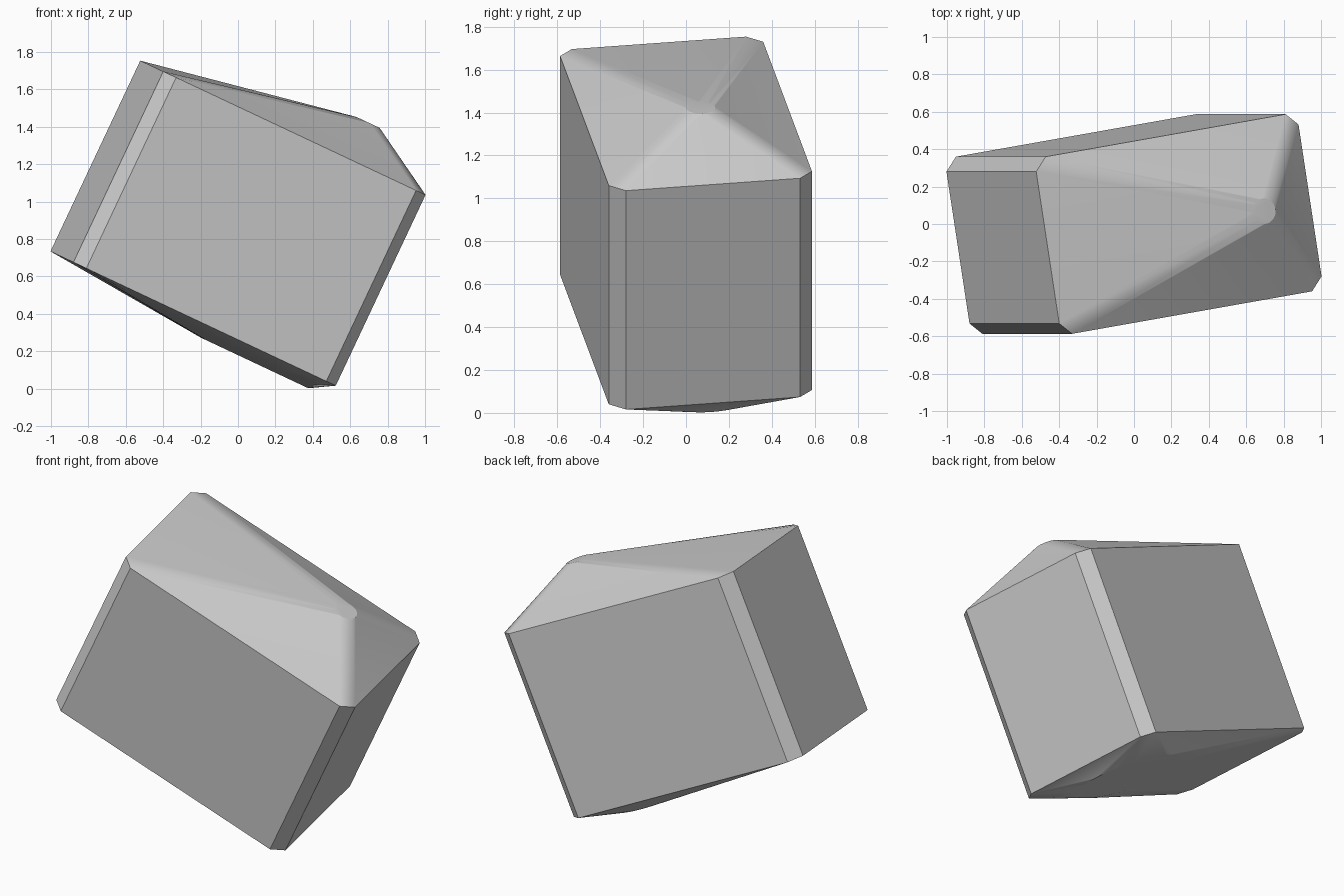
import bpy, bmesh, math
from mathutils import Matrix

if "Cube" in bpy.data.objects:
    bpy.data.objects.remove(bpy.data.objects["Cube"])

HALF = 0.5635                      # half length of the prism body
TILT = math.atan2(0.48, 1.02)      # lean of the block to the right
CENTRE = (0.40, 0.068)             # off-centre position of both round tips

# Half of the chamfered skewed outline; the rest is point-symmetric
half = [(-0.843, 0.28), (-0.787, 0.36), (-0.707, -0.532), (-0.631, -0.587)]
outline = half + [(-x, -y) for x, y in half]


def disc(radius, z, count=48):
    """Points of a round flat tip."""
    return [(CENTRE[0] + radius * math.cos(2 * math.pi * i / count),
             CENTRE[1] + radius * math.sin(2 * math.pi * i / count), z)
            for i in range(count)]


# Body rims, small raised tip on top, broad shallow pad below
points = [(x, y, z) for z in (-HALF, HALF) for x, y in outline]
points += disc(0.068, HALF + 0.22)
points += disc(0.316, -HALF - 0.075)

bm = bmesh.new()
for p in points:
    bm.verts.new(p)
bmesh.ops.convex_hull(bm, input=bm.verts[:])
bmesh.ops.dissolve_limit(bm, angle_limit=math.radians(0.05),
                         verts=bm.verts[:], edges=bm.edges[:])
bmesh.ops.recalc_face_normals(bm, faces=bm.faces[:])

# Tilt and lift the block onto the ground
bm.transform(Matrix.Translation((0, 0, 0.885)) @ Matrix.Rotation(TILT, 4, 'Y'))

mesh = bpy.data.meshes.new("tilted_block")
bm.to_mesh(mesh)
bm.free()
block = bpy.data.objects.new("tilted_block", mesh)
bpy.context.collection.objects.link(block)

grey = bpy.data.materials.new("stone grey")
grey.diffuse_color = (0.6, 0.6, 0.6, 1)
grey.use_nodes = True
grey.node_tree.nodes["Principled BSDF"].inputs["Base Color"].default_value = grey.diffuse_color
mesh.materials.append(grey)

# Soft blends on the tapered ends, crisp rims and chamfers
bpy.context.view_layer.objects.active = block
block.select_set(True)
bpy.ops.object.shade_smooth_by_angle(angle=math.radians(20))
weighted = block.modifiers.new("weighted_normals", 'WEIGHTED_NORMAL')
weighted.keep_sharp = True
